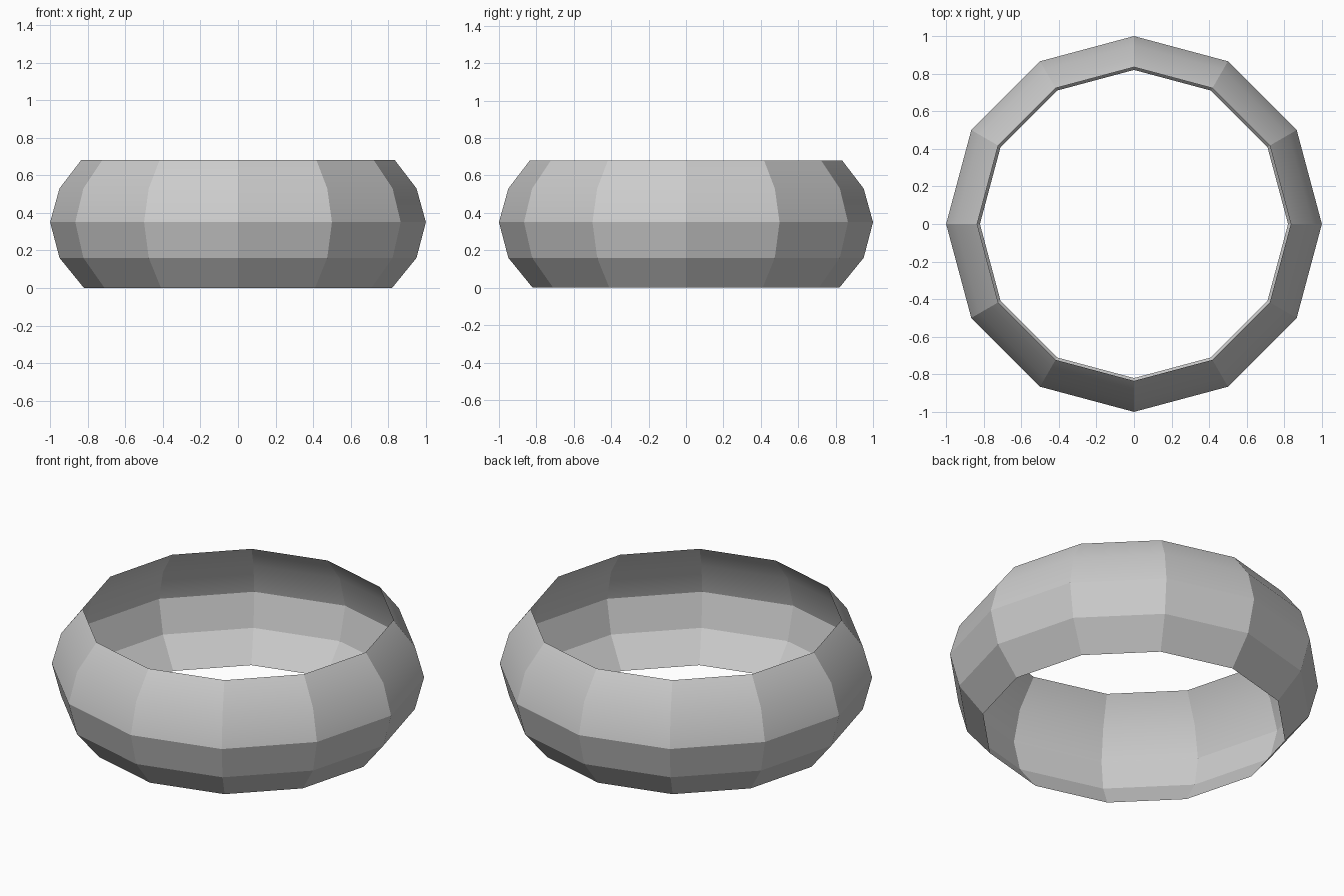
import bpy, bmesh, math

cube = bpy.data.objects.get("Cube")
if cube:
    bpy.data.objects.remove(cube, do_unlink=True)

SIDES = 12

# Single plain grey for the whole ring
grey = bpy.data.materials.new("light_grey")
grey.use_nodes = True
colour = (0.6, 0.6, 0.6, 1)
grey.diffuse_color = colour
grey.node_tree.nodes["Principled BSDF"].inputs["Base Color"].default_value = colour


def band(name, profile):
    """Open faceted shell turned from a (radius, height) profile."""
    bm = bmesh.new()
    rings = []
    for radius, z in profile:
        angles = [math.tau * i / SIDES for i in range(SIDES)]
        rings.append([bm.verts.new((radius * math.cos(a), radius * math.sin(a), z))
                      for a in angles])
    for low, high in zip(rings, rings[1:]):
        for i in range(SIDES):
            j = (i + 1) % SIDES
            bm.faces.new((low[i], low[j], high[j], high[i]))
    mesh = bpy.data.meshes.new(name)
    bm.to_mesh(mesh)
    bm.free()
    mesh.materials.append(grey)
    obj = bpy.data.objects.new(name, mesh)
    bpy.context.collection.objects.link(obj)
    # Soften the shallow bends, keep the strong facet edges crisp
    bpy.ops.object.select_all(action='DESELECT')
    obj.select_set(True)
    bpy.context.view_layer.objects.active = obj
    bpy.ops.object.shade_smooth_by_angle(angle=math.radians(22))
    return obj


# Lower and upper halves meet in a crisp seam at the widest point
band("lower_band", [(0.82, 0), (0.95, 0.16), (1, 0.35)])
band("upper_band", [(1, 0.35), (0.95, 0.53), (0.835, 0.68)])
